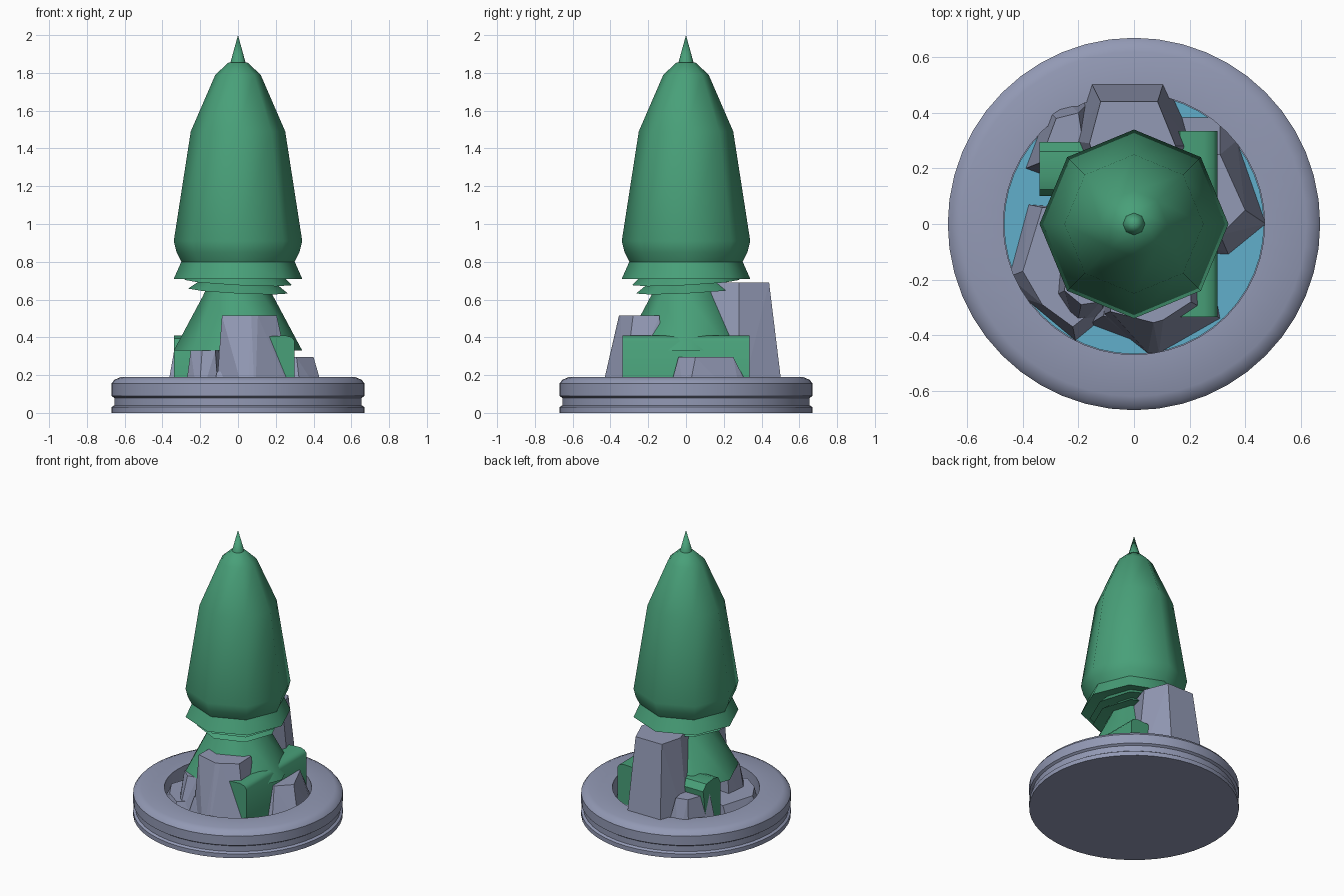
import bpy, bmesh, math
from mathutils import Vector, Matrix

if "Cube" in bpy.data.objects:
    bpy.data.objects.remove(bpy.data.objects["Cube"])


def material(name, rgb):
    m = bpy.data.materials.new(name)
    m.diffuse_color = (*rgb, 1)
    m.use_nodes = True
    m.node_tree.nodes["Principled BSDF"].inputs["Base Color"].default_value = m.diffuse_color
    return m


STONE = material("grey stone", (0.29, 0.32, 0.46))
GREEN = material("foliage green", (0.065, 0.35, 0.19))
WATER = material("water blue", (0.12, 0.43, 0.60))
BARK = material("bark brown", (0.25, 0.09, 0.04))


def finish(name, bm, mat, angle=None):
    bmesh.ops.remove_doubles(bm, verts=bm.verts, dist=1e-5)
    bmesh.ops.recalc_face_normals(bm, faces=bm.faces)
    me = bpy.data.meshes.new(name)
    bm.to_mesh(me)
    bm.free()
    me.materials.append(mat)
    ob = bpy.data.objects.new(name, me)
    bpy.context.collection.objects.link(ob)
    if angle:
        bpy.ops.object.select_all(action='DESELECT')
        ob.select_set(True)
        bpy.context.view_layer.objects.active = ob
        bpy.ops.object.shade_smooth_by_angle(angle=math.radians(angle))
    return ob


def lathe(name, profile, sides, mat, angle, tilt=None):
    """Spin (radius, z) points about z; first vertex lies on +x."""
    bm = bmesh.new()
    rings = []
    for r, z in profile:
        if r == 0:
            rings.append([bm.verts.new((0, 0, z))] * sides)
        else:
            rings.append([bm.verts.new((r * math.cos(2 * math.pi * i / sides),
                                        r * math.sin(2 * math.pi * i / sides), z))
                          for i in range(sides)])
    for a, b in zip(rings, rings[1:]):
        for i in range(sides):
            j = (i + 1) % sides
            quad = list(dict.fromkeys((a[i], a[j], b[j], b[i])))
            if len(quad) > 2:
                bm.faces.new(quad)
    if tilt:
        centre = Vector((0, 0, profile[1][1]))
        bmesh.ops.rotate(bm, verts=bm.verts, cent=centre, matrix=tilt)
    return finish(name, bm, mat, angle)


def rock(name, base, top, z1, z0=0.035):
    """Convex boulder between a base outline and a top outline."""
    bm = bmesh.new()
    vs = [bm.verts.new((x, y, z0)) for x, y in base]
    vs += [bm.verts.new((x, y, z1)) for x, y in top]
    bmesh.ops.convex_hull(bm, input=vs)
    bmesh.ops.dissolve_limit(bm, angle_limit=0.02, verts=bm.verts, edges=bm.edges)
    return finish(name, bm, STONE)


def log_bush(name, section, start, end, matrix):
    """Extrude an arched (x, z) section along y."""
    bm = bmesh.new()
    a = [bm.verts.new(matrix @ Vector((x, start, z))) for x, z in section]
    b = [bm.verts.new(matrix @ Vector((x, end, z))) for x, z in section]
    bm.faces.new(a)
    bm.faces.new(b[::-1])
    n = len(a)
    for i in range(n):
        bm.faces.new((a[i], b[i], b[(i + 1) % n], a[(i + 1) % n]))
    return finish(name, bm, GREEN, 40)


# Round stone basin with a groove and a recessed centre
lathe("basin", [(0, 0), (0.67, 0), (0.67, 0.03), (0.655, 0.04), (0.655, 0.08),
                (0.67, 0.09), (0.67, 0.155), (0.655, 0.175), (0.62, 0.19),
                (0.47, 0.19), (0.47, 0.03), (0, 0.03)], 48, STONE, 35)
lathe("water", [(0, 0.036), (0.468, 0.036), (0.468, 0.04), (0, 0.04)], 48, WATER, 35)

# Trunk hidden under the foliage
lathe("trunk", [(0, 0), (0.06, 0), (0.06, 0.7), (0, 0.7)], 8, BARK, 50)

# Foliage tiers, eight-sided
lathe("crown", [(0.2, 0.80), (0.30, 0.80), (0.325, 0.85), (0.34, 0.91), (0.25, 1.49),
                (0.12, 1.79), (0.05, 1.855), (0, 1.86)], 8, GREEN, 60)
lathe("tip", [(0, 1.85), (0.04, 1.855), (0, 2.0)], 8, GREEN, 60)
lathe("crown_skirt", [(0.30, 0.80), (0.34, 0.71), (0.2, 0.745)], 8, GREEN, 60)
lean = Matrix.Rotation(math.radians(4), 3, Vector((1, 1, 0)))
lathe("upper_collar", [(0.22, 0.75), (0.285, 0.69), (0.18, 0.705)], 8, GREEN, 60, lean)
lathe("lower_collar", [(0.19, 0.70), (0.265, 0.645), (0.15, 0.66)], 8, GREEN, 60, lean)
lathe("lower_skirt", [(0.15, 0.70), (0.185, 0.62), (0.34, 0.33), (0.06, 0.42)], 8, GREEN, 60)

# Arched low bushes, one along y and one along x
arch = [(0.17, 0.04), (0.18, 0.19), (0.13, 0.36), (0.165, 0.405), (0.25, 0.41),
        (0.285, 0.40), (0.30, 0.38), (0.30, 0.04)]
log_bush("right_bush", arch, -0.335, 0.335, Matrix())
arch_left = [(0.10, 0.04), (0.10, 0.35), (0.125, 0.395), (0.17, 0.41), (0.26, 0.40),
             (0.295, 0.36), (0.27, 0.19), (0.27, 0.04)]
log_bush("left_bush", arch_left, -0.34, -0.05,
         Matrix(((0, 1, 0), (1, 0, 0), (0, 0, 1))))

# Rocks standing in the water
rock("tall_back_rock",
     [(-0.16, 0.52), (0.11, 0.52), (0.22, 0.28), (0.15, 0.05), (-0.15, 0.05), (-0.23, 0.30)],
     [(-0.12, 0.44), (0.085, 0.44), (0.15, 0.28), (0.10, 0.12), (-0.10, 0.12), (-0.16, 0.29)], 0.69)
rock("back_left_rock",
     [(-0.39, 0.20), (-0.31, 0.41), (-0.25, 0.45), (-0.15, 0.45), (-0.12, 0.25), (-0.28, 0.16)],
     [(-0.34, 0.22), (-0.28, 0.38), (-0.20, 0.40), (-0.18, 0.27), (-0.27, 0.21)], 0.32)
rock("right_rock",
     [(0.34, -0.11), (0.475, 0.0), (0.465, 0.03), (0.37, 0.30), (0.31, 0.385), (0.17, 0.385),
      (0.17, -0.10)],
     [(0.31, -0.04), (0.40, 0.05), (0.31, 0.25), (0.20, 0.25), (0.20, -0.04)], 0.295)
rock("front_rock",
     [(-0.12, -0.33), (0.05, -0.465), (0.09, -0.465), (0.31, -0.34), (0.27, -0.12), (-0.10, -0.12)],
     [(-0.085, -0.315), (0.07, -0.355), (0.105, -0.345), (0.205, -0.28), (0.20, -0.14), (-0.08, -0.14)],
     0.515)
rock("left_low_rock",
     [(-0.38, 0.07), (-0.45, -0.19), (-0.39, -0.27), (-0.21, -0.42), (-0.10, -0.33), (-0.12, 0.05)],
     [(-0.33, 0.06), (-0.40, -0.17), (-0.33, -0.29), (-0.22, -0.37), (-0.12, -0.29), (-0.12, 0.03)],
     0.17)
rock("front_left_rock",
     [(-0.29, -0.26), (-0.21, -0.38), (-0.10, -0.33), (-0.08, -0.12), (-0.27, -0.10)],
     [(-0.25, -0.24), (-0.19, -0.29), (-0.12, -0.28), (-0.10, -0.14), (-0.24, -0.12)], 0.33)
rock("front_pebble",
     [(-0.16, -0.36), (0.0, -0.42), (0.05, -0.30), (-0.12, -0.25)],
     [(-0.11, -0.33), (-0.01, -0.36), (0.02, -0.30), (-0.10, -0.27)], 0.22)
